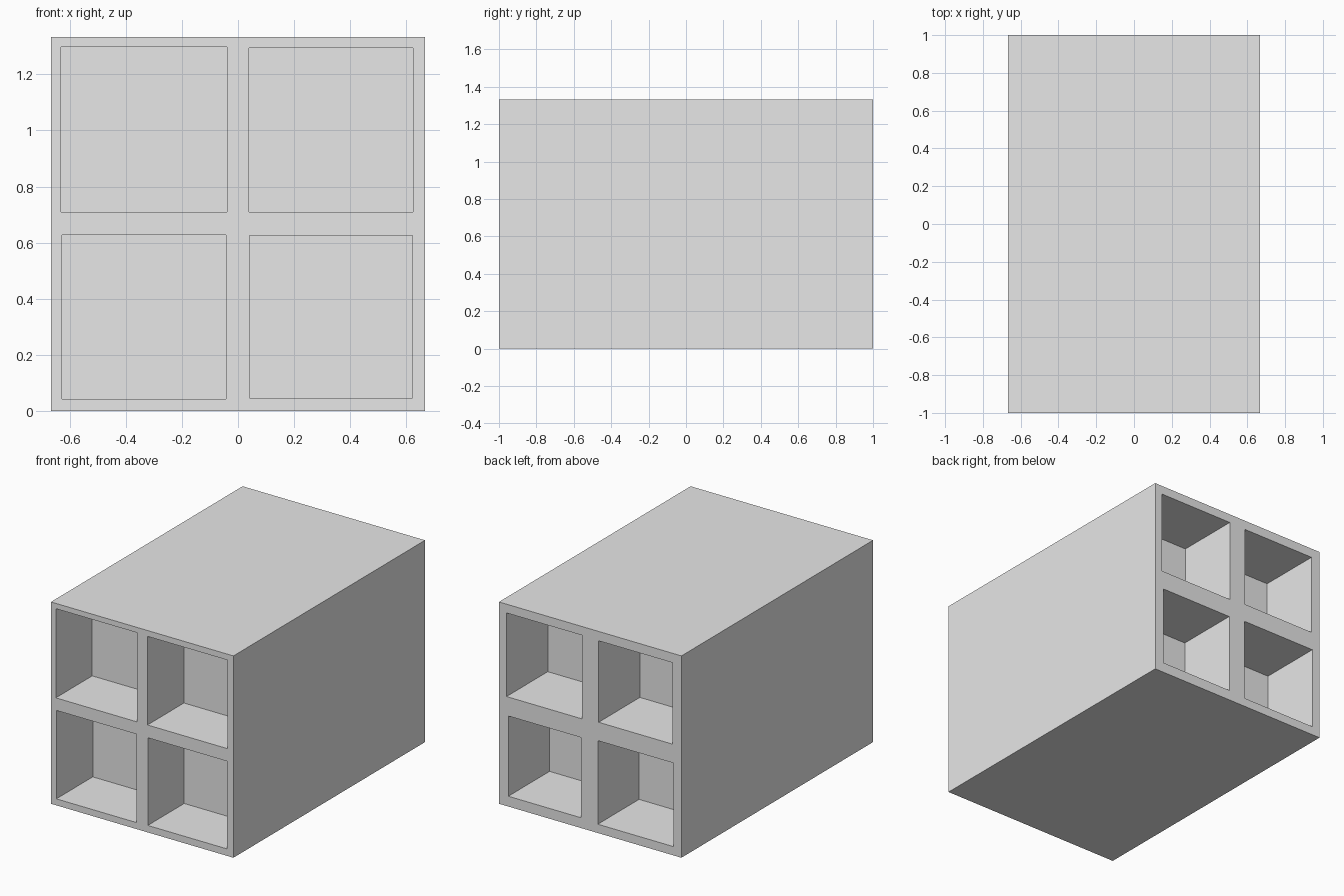
import bpy

# Remove the default object
default = bpy.data.objects.get("Cube")
if default:
    bpy.data.objects.remove(default, do_unlink=True)

WIDTH, LENGTH, HEIGHT = 1.333, 2.0, 1.333
FRONT_DEPTH, BACK_DEPTH = 0.38, 0.43

# Single flat colour
grey = bpy.data.materials.new("light_grey")
grey.use_nodes = True
colour = (0.8, 0.8, 0.8, 1)
grey.diffuse_color = colour
grey.node_tree.nodes["Principled BSDF"].inputs["Base Color"].default_value = colour


def box(name, x, y, z):
    """Box spanning the given (low, high) ranges."""
    spans = (x, y, z)
    bpy.ops.mesh.primitive_cube_add(size=1, location=[(a + b) / 2 for a, b in spans])
    obj = bpy.context.object
    obj.name = name
    obj.scale = [b - a for a, b in spans]
    bpy.ops.object.transform_apply(location=True, rotation=False, scale=True)
    obj.data.materials.append(grey)
    return obj


def cut(body, x, y, z):
    """Carve a box-shaped recess out of the body."""
    cutter = box("recess_cutter", x, y, z)
    cutter.hide_render = True
    mod = body.modifiers.new("recess", "BOOLEAN")
    mod.operation = "DIFFERENCE"
    mod.solver = "EXACT"
    mod.object = cutter
    bpy.context.view_layer.objects.active = body
    bpy.ops.object.modifier_apply(modifier=mod.name)
    bpy.data.objects.remove(cutter, do_unlink=True)


# Solid block
block = box("compartment_block", (-WIDTH / 2, WIDTH / 2), (-LENGTH / 2, LENGTH / 2), (0, HEIGHT))

# Four compartments in the front: x range, z range
front_recesses = [
    ((-0.631, -0.039), (0.709, 1.298)),
    ((0.039, 0.624), (0.709, 1.294)),
    ((-0.627, -0.043), (0.043, 0.627)),
    ((0.041, 0.621), (0.046, 0.625)),
]
# Four slightly smaller compartments in the back
back_recesses = [
    ((0.061, 0.611), (0.723, 1.275)),
    ((-0.602, -0.062), (0.733, 1.271)),
    ((0.066, 0.598), (0.068, 0.598)),
    ((-0.609, -0.056), (0.058, 0.610)),
]
for x, z in front_recesses:
    cut(block, x, (-LENGTH / 2 - 0.1, -LENGTH / 2 + FRONT_DEPTH), z)
for x, z in back_recesses:
    cut(block, x, (LENGTH / 2 - BACK_DEPTH, LENGTH / 2 + 0.1), z)

# Flat faces throughout
for face in block.data.polygons:
    face.use_smooth = False
    face.material_index = 0
